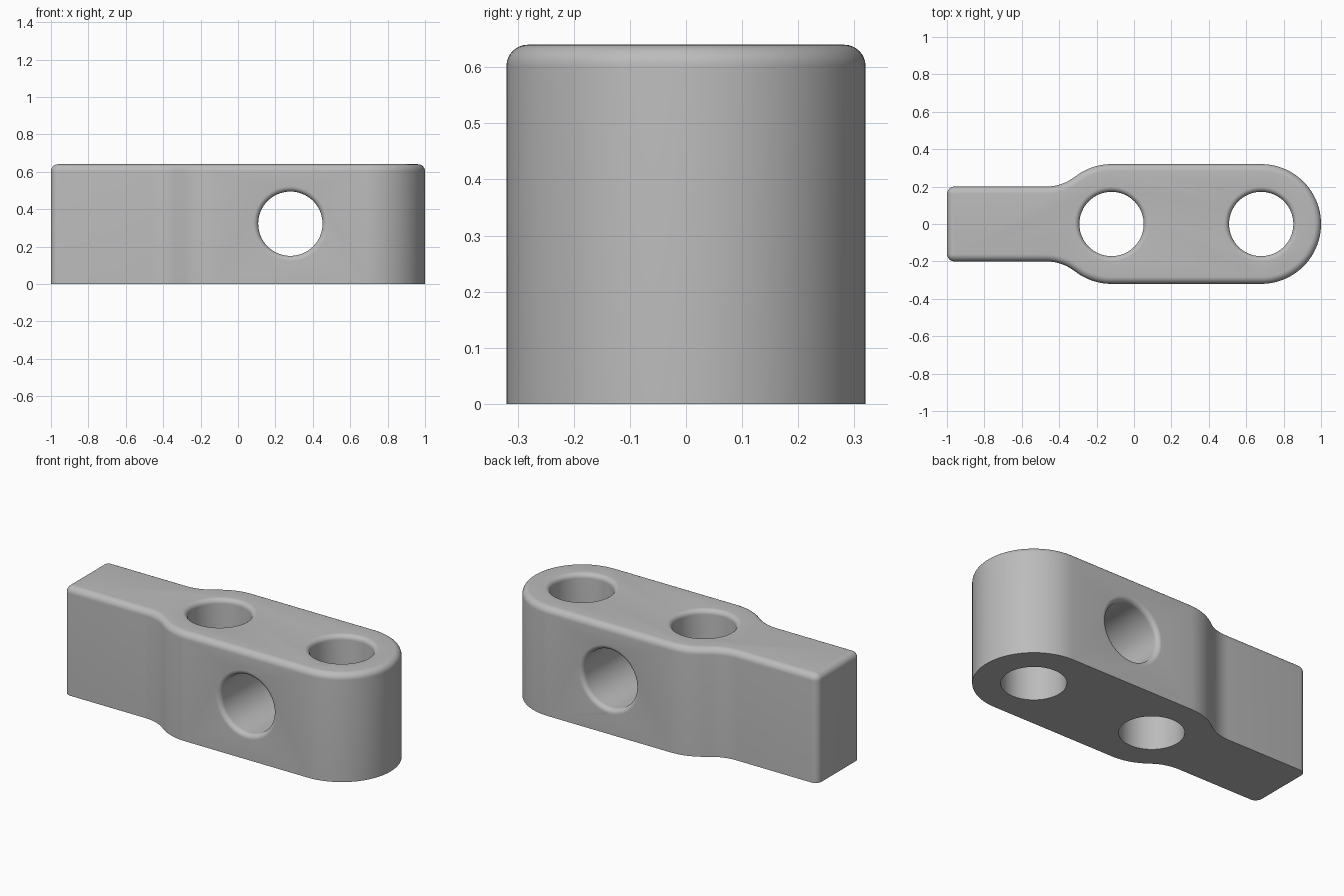
import bpy, bmesh, math
from mathutils import Matrix

if "Cube" in bpy.data.objects:
    bpy.data.objects.remove(bpy.data.objects["Cube"])

H, F, R_HOLE, RIM = 0.64, 0.038, 0.172, 0.028

grey = bpy.data.materials.new("plain grey")
grey.diffuse_color = (0.5, 0.5, 0.5, 1)
grey.use_nodes = True
grey.node_tree.nodes["Principled BSDF"].inputs["Base Color"].default_value = grey.diffuse_color


def arc(cx, cy, r, a0, a1, n):
    return [(cx + r * math.cos(math.radians(a0 + (a1 - a0) * i / n)),
             cy + r * math.sin(math.radians(a0 + (a1 - a0) * i / n))) for i in range(n + 1)]


def outline(d):
    """Plan profile, shrunk inward by d."""
    half = arc(0.68, 0, 0.32 - d, 0, 90, 24)
    half += arc(-0.12, 0, 0.32 - d, 90, 121, 10)
    half += arc(-0.47, 0.45, 0.25 + d, -59, -90, 10)
    half += arc(-0.96, 0.16, 0.04 - d, 90, 180, 6)
    return half + [(x, -y) for x, y in reversed(half[1:])]


def make_object(name, bm):
    bmesh.ops.recalc_face_normals(bm, faces=bm.faces[:])
    me = bpy.data.meshes.new(name)
    bm.to_mesh(me)
    bm.free()
    me.materials.append(grey)
    ob = bpy.data.objects.new(name, me)
    bpy.context.collection.objects.link(ob)
    return ob


def loft(name, rings, matrix=Matrix()):
    """Skin closed rings of 3D points and cap both ends."""
    bm = bmesh.new()
    vs = [[bm.verts.new(matrix @ Matrix.Translation(p).translation) for p in ring] for ring in rings]
    n = len(vs[0])
    for a, b in zip(vs, vs[1:]):
        for i in range(n):
            j = (i + 1) % n
            bm.faces.new((a[i], a[j], b[j], b[i]))
    bm.faces.new(vs[0])
    bm.faces.new(vs[-1])
    return make_object(name, bm)


# body: straight sides with a rounded top edge
levels = [(0, 0)]
for i in range(9):
    a = math.radians(90 * i / 8)
    levels.append((F * (1 - math.cos(a)), H - F + F * math.sin(a)))
body = loft("link_body", [[(x, y, z) for x, y in outline(d)] for d, z in levels])


# hole cutters with rounded flares at the rims
def flare(top):
    pts = []
    for i in range(9):
        a = math.radians(90 * i / 8)
        pts.append((R_HOLE + RIM * (1 - math.cos(a)), top - RIM + RIM * math.sin(a)))
    return pts + [(R_HOLE + RIM, top + 0.1)]


def cutter(name, profile, matrix):
    rings = [[(x, y, z) for x, y in arc(0, 0, r, 0, 360, 64)[:-1]] for r, z in profile]
    ob = loft(name, rings, matrix)
    ob.hide_render = True
    return ob


upright = [(R_HOLE, -0.1)] + flare(H)
side = flare(0.32)
cross = [(r, -z) for r, z in reversed(side)] + side
cutters = [cutter("upright_hole_cutter", upright, Matrix.Translation((x, 0, 0))) for x in (-0.12, 0.68)]
cutters.append(cutter("cross_hole_cutter", cross,
                      Matrix.Translation((0.28, 0, 0.322)) @ Matrix.Rotation(math.pi / 2, 4, 'X')))

bpy.context.view_layer.objects.active = body
body.select_set(True)
for c in cutters:
    m = body.modifiers.new("hole", 'BOOLEAN')
    m.operation, m.solver, m.object = 'DIFFERENCE', 'EXACT', c
    bpy.ops.object.modifier_apply(modifier=m.name)
for c in cutters:
    bpy.data.objects.remove(c)

bpy.ops.object.shade_smooth_by_angle(angle=math.radians(35))
